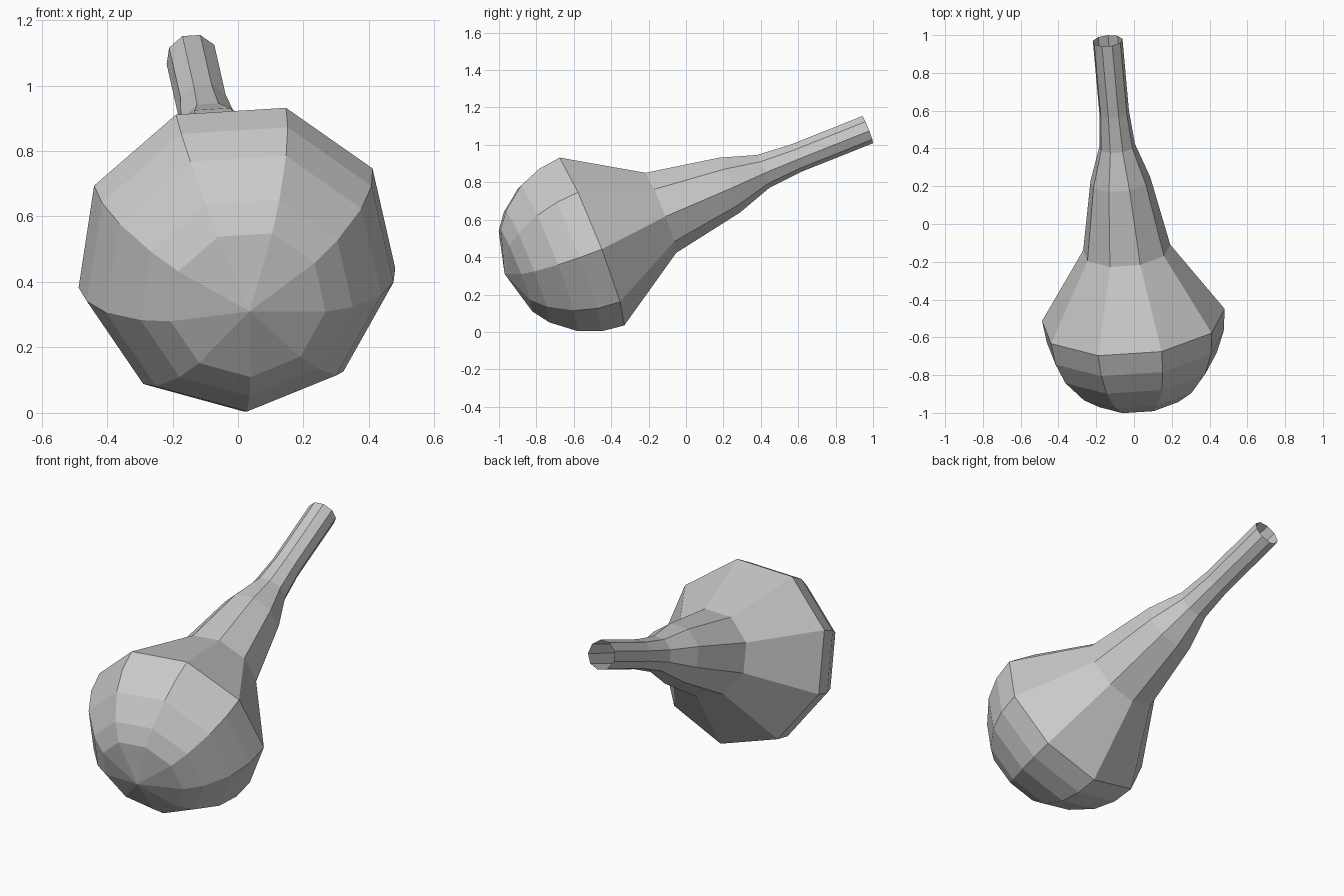
import bpy, bmesh, math
from mathutils import Vector

if "Cube" in bpy.data.objects:
    bpy.data.objects.remove(bpy.data.objects["Cube"])

SIDES = 9
TURN = math.radians(3.8)

# Axis of the bulb: from the closed round end to the open nozzle
tip = Vector((0.035, -0.97, 0.31))
mouth = Vector((-0.14, 0.97, 1.083))
axis = (mouth - tip).normalized()
length = (mouth - tip).length
side = Vector((axis.y, -axis.x, 0)).normalized()
down = (side.cross(axis) * -1).normalized()

# Profile as (distance along axis, radius): round bulb, then tapering neck
R = 0.493
profile = [(R - R * math.cos(math.radians(a)), R * math.sin(math.radians(a)))
           for a in (29.3, 42, 60.5, 75.5, 90)]
profile += [(0.897, 0.235), (1.295, 0.161), (1.492, 0.096), (1.685, 0.08), (length, 0.08)]

bm = bmesh.new()


def ring(t, r):
    verts = []
    for i in range(SIDES):
        a = TURN + 2 * math.pi * i / SIDES
        verts.append(bm.verts.new(tip + axis * t + (down * math.cos(a) + side * math.sin(a)) * r))
    return verts


# Closed end fan, then bands of quads up to the open mouth
pole = bm.verts.new(tip)
rings = [ring(t, r) for t, r in profile]
for i in range(SIDES):
    j = (i + 1) % SIDES
    bm.faces.new((pole, rings[0][j], rings[0][i]))
    for a, b in zip(rings, rings[1:]):
        bm.faces.new((a[i], a[j], b[j], b[i]))

bmesh.ops.recalc_face_normals(bm, faces=bm.faces[:])
# An open shell: make sure the closed end faces outward
pole.normal_update()
if pole.normal.dot(axis) > 0:
    bmesh.ops.reverse_faces(bm, faces=bm.faces[:])

mesh = bpy.data.meshes.new("squeeze_bulb")
bm.to_mesh(mesh)
bm.free()
obj = bpy.data.objects.new("squeeze_bulb", mesh)
bpy.context.collection.objects.link(obj)
